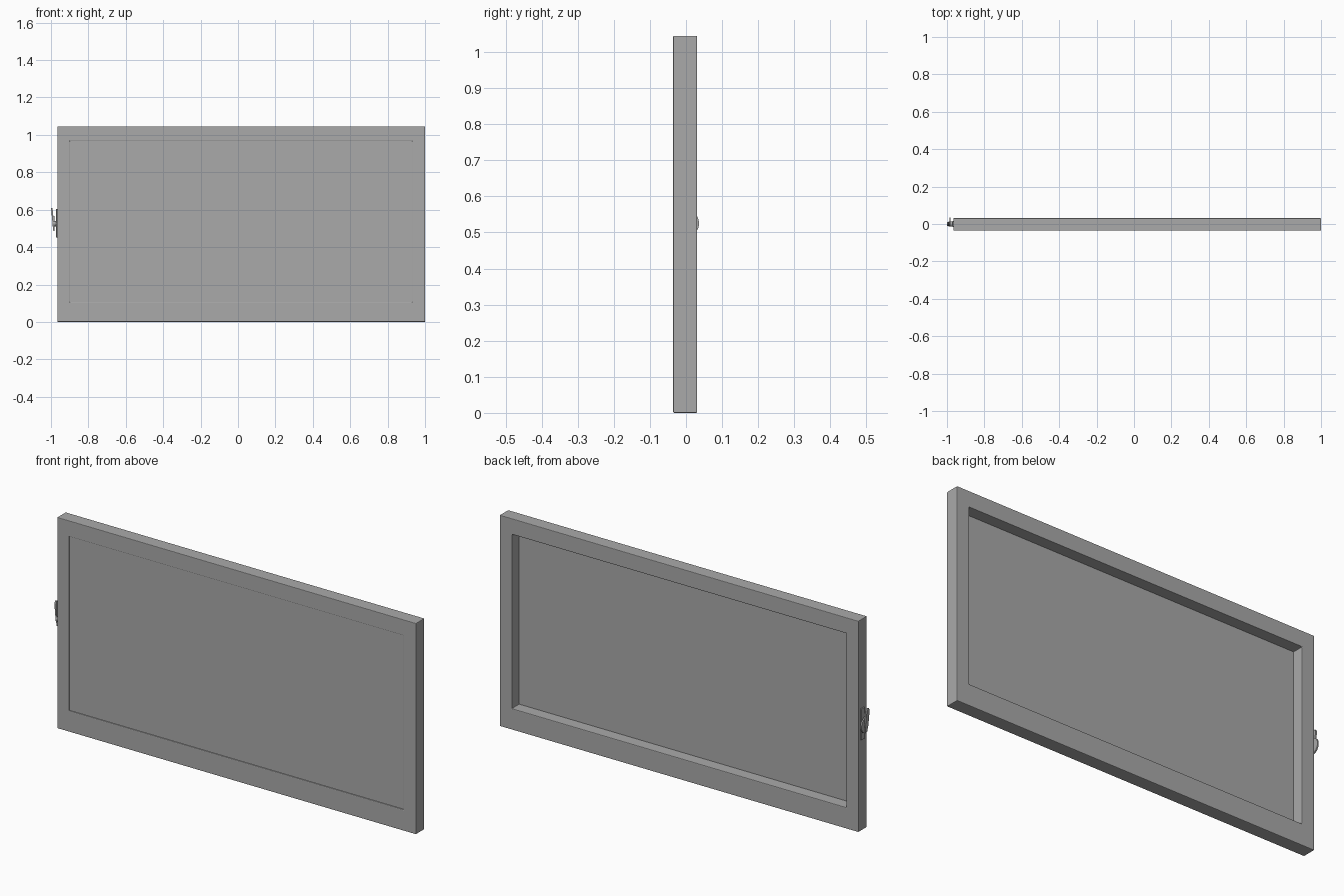
import bpy
import bmesh
from math import cos, sin, pi
from mathutils import Matrix, Vector

old = bpy.data.objects.get("Cube")
if old:
    bpy.data.objects.remove(old, do_unlink=True)

grey = bpy.data.materials.new("plain grey")
grey.use_nodes = True
colour = (0.4, 0.4, 0.4, 1)
grey.diffuse_color = colour
grey.node_tree.nodes["Principled BSDF"].inputs["Base Color"].default_value = colour


def add_object(name, bm, bevel=0):
    bmesh.ops.recalc_face_normals(bm, faces=bm.faces)
    mesh = bpy.data.meshes.new(name)
    bm.to_mesh(mesh)
    bm.free()
    mesh.materials.append(grey)
    obj = bpy.data.objects.new(name, mesh)
    bpy.context.collection.objects.link(obj)
    if bevel:
        mod = obj.modifiers.new("soft edges", 'BEVEL')
        mod.width = bevel
        mod.segments = 2
    return obj


def box(name, low, high, bevel=0):
    bm = bmesh.new()
    low, high = Vector(low), Vector(high)
    size = Matrix.Diagonal((*(high - low), 1))
    bmesh.ops.create_cube(bm, size=1, matrix=Matrix.Translation((low + high) / 2) @ size)
    return add_object(name, bm, bevel)


def side_plate(name, outline, x_of_z, thickness):
    """Extrude a (y, z) outline along x; x_of_z leans it outward."""
    bm = bmesh.new()
    face = bm.faces.new([bm.verts.new((x_of_z(z), y, z)) for y, z in outline])
    moved = bmesh.ops.extrude_face_region(bm, geom=[face])["geom"]
    verts = [v for v in moved if isinstance(v, bmesh.types.BMVert)]
    bmesh.ops.translate(bm, verts=verts, vec=(thickness, 0, 0))
    return add_object(name, bm)


def loop(bm, x0, x1, z0, z1, y):
    return [bm.verts.new((x, y, z)) for x, z in ((x0, z0), (x1, z0), (x1, z1), (x0, z1))]


# Sash frame: a rectangular section swept round the opening
left, right, top = -0.966, 1.0, 1.045
front, back = -0.036, 0.031
outer = (left, right, 0, top)
inner = (-0.9, 0.932, 0.105, 0.967)
bm = bmesh.new()
rings = [loop(bm, *rect, y) for rect, y in
         ((outer, front), (outer, back), (inner, back), (inner, front))]
for a, b in zip(rings, rings[1:] + rings[:1]):
    for i in range(4):
        j = (i + 1) % 4
        bm.faces.new((a[i], a[j], b[j], b[i]))
add_object("sash_frame", bm, 0.003)

# Panel set just behind the front of the frame
box("panel", (-0.905, -0.032, 0.1), (0.937, -0.026, 0.972))

# Crescent latch on the right edge
box("latch_plate", (-0.972, -0.015, 0.45), (left + 0.002, 0.015, 0.605), 0.002)

bm = bmesh.new()
bmesh.ops.create_cone(bm, cap_ends=True, segments=20, radius1=0.014, radius2=0.014, depth=0.024,
                      matrix=Matrix.Translation((-0.979, 0, 0.525)) @ Matrix.Rotation(pi / 2, 4, 'Y'))
add_object("latch_pivot", bm)

arc = [(-0.004 + 0.04 * cos(a), 0.525 + 0.04 * sin(a))
       for a in (pi * (i / 16 - 0.5) for i in range(17))]
side_plate("latch_crescent", arc, lambda z: -0.987, 0.007)

lever = [(-0.008, 0.49), (0.008, 0.49), (0.012, 0.55), (0.01, 0.6),
         (0.004, 0.61), (-0.004, 0.61), (-0.01, 0.6), (-0.012, 0.55)]
side_plate("latch_lever", lever, lambda z: -0.988 - 0.1 * (z - 0.49), 0.008)
